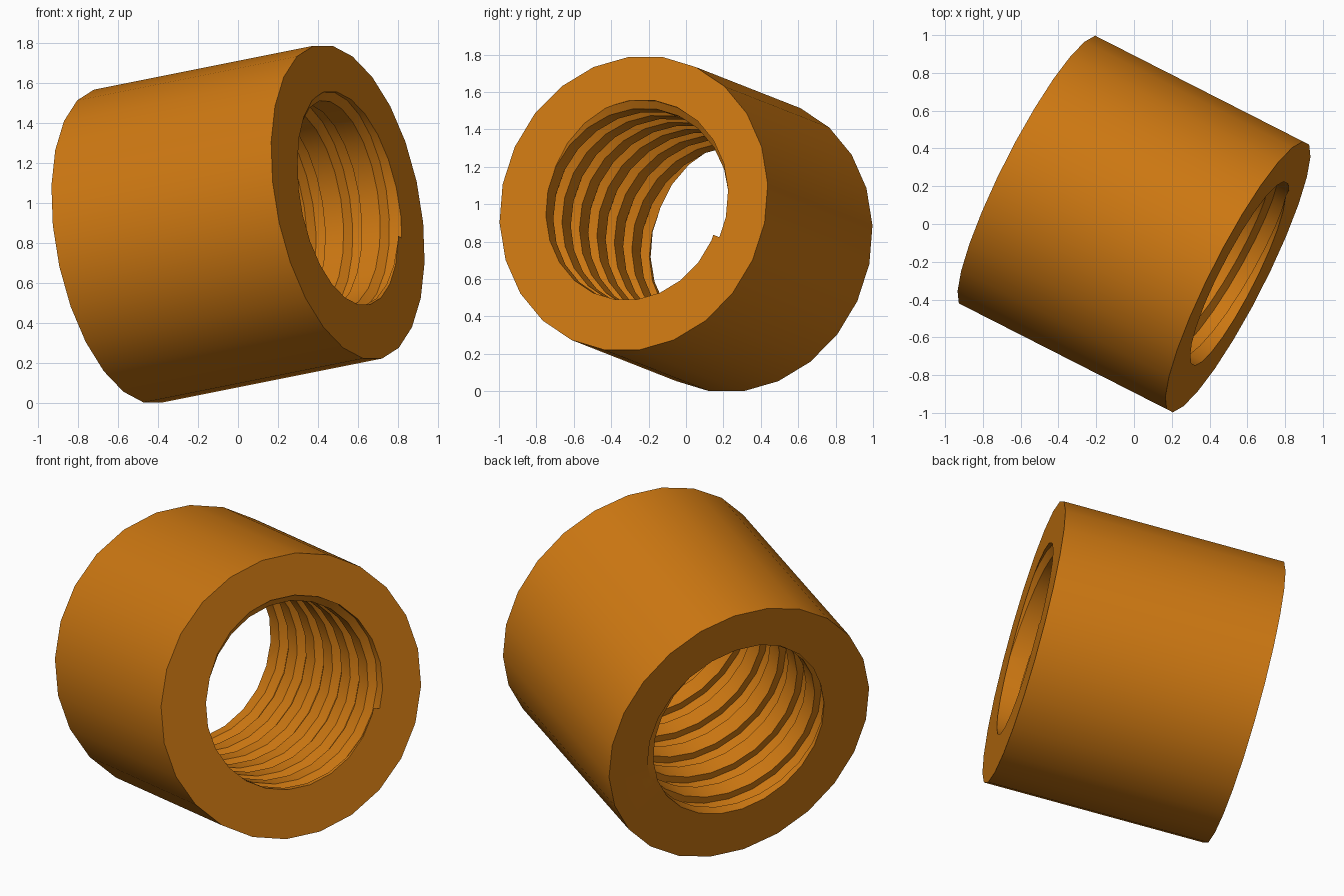
import bpy, bmesh, math
from mathutils import Matrix, Vector

if "Cube" in bpy.data.objects:
    bpy.data.objects.remove(bpy.data.objects["Cube"])

SIDES = 24
RADIUS = 0.802
LENGTH = 1.254
CREST, ROOT = 0.525, 0.565          # bore radii at thread ridge and groove
TURNS = 6
PITCH = LENGTH / TURNS
START = math.radians(-19)           # angle where the thread begins on the end face
STEP = 2 * math.pi / SIDES

# One thread pitch: (fraction of pitch, radius), steep flank then groove then ramp
PROFILE = [(0.0, CREST), (0.0, ROOT), (0.35, ROOT), (0.495, CREST)]

bm = bmesh.new()

# Helical bore, longer than needed, trimmed by the two end planes
rows = {}
for k in range(-(TURNS + 3) * SIDES, 3 * SIDES):
    a = (k + 0.5) * STEP
    rows[k] = []
    for q, r in PROFILE:
        depth = PITCH * (q - (a - START) / (2 * math.pi))
        rows[k].append(bm.verts.new((r * math.cos(a), r * math.sin(a), LENGTH / 2 - depth)))
for k in rows:
    if k + 1 not in rows:
        continue
    for j in range(3):
        bm.faces.new((rows[k][j], rows[k + 1][j], rows[k + 1][j + 1], rows[k][j + 1]))
    n = k - SIDES                    # ridge top joins the next turn
    if n in rows:
        bm.faces.new((rows[k][3], rows[k + 1][3], rows[n + 1][0], rows[n][0]))
for s in (1, -1):
    bmesh.ops.bisect_plane(bm, geom=bm.verts[:] + bm.edges[:] + bm.faces[:], dist=1e-6,
                           plane_co=(0, 0, s * LENGTH / 2), plane_no=(0, 0, s),
                           clear_outer=True)

# Outer wall
rings = []
for z in (-LENGTH / 2, LENGTH / 2):
    rings.append([bm.verts.new((RADIUS * math.cos((i + 0.5) * STEP),
                                RADIUS * math.sin((i + 0.5) * STEP), z)) for i in range(SIDES)])
for i in range(SIDES):
    j = (i + 1) % SIDES
    bm.faces.new((rings[0][i], rings[0][j], rings[1][j], rings[1][i]))

# Flat end faces
for s in (1, -1):
    rim = [e for e in bm.edges if e.is_boundary
           and all(abs(v.co.z - s * LENGTH / 2) < 1e-4 for v in e.verts)]
    bmesh.ops.triangle_fill(bm, edges=rim, use_beauty=True, normal=(0, 0, s))
bmesh.ops.recalc_face_normals(bm, faces=bm.faces[:])

# Tilt the sleeve into its resting pose
axis = Vector((1.1, -0.56, 0.22)).normalized()
across = Vector((0, 0, 1)).cross(axis).normalized()
up = axis.cross(across)
pose = Matrix((across, up, axis)).transposed().to_4x4()
bm.transform(Matrix.Translation((0, 0, 0.894)) @ pose)

mesh = bpy.data.meshes.new("threaded_sleeve")
bm.to_mesh(mesh)
bm.free()
sleeve = bpy.data.objects.new("threaded_sleeve", mesh)
bpy.context.collection.objects.link(sleeve)

orange = bpy.data.materials.new("orange")
orange.diffuse_color = (0.62, 0.19, 0.006, 1)
orange.use_nodes = True
orange.node_tree.nodes["Principled BSDF"].inputs["Base Color"].default_value = orange.diffuse_color
mesh.materials.append(orange)

bpy.context.view_layer.objects.active = sleeve
sleeve.select_set(True)
bpy.ops.object.shade_smooth_by_angle(angle=math.radians(30))
